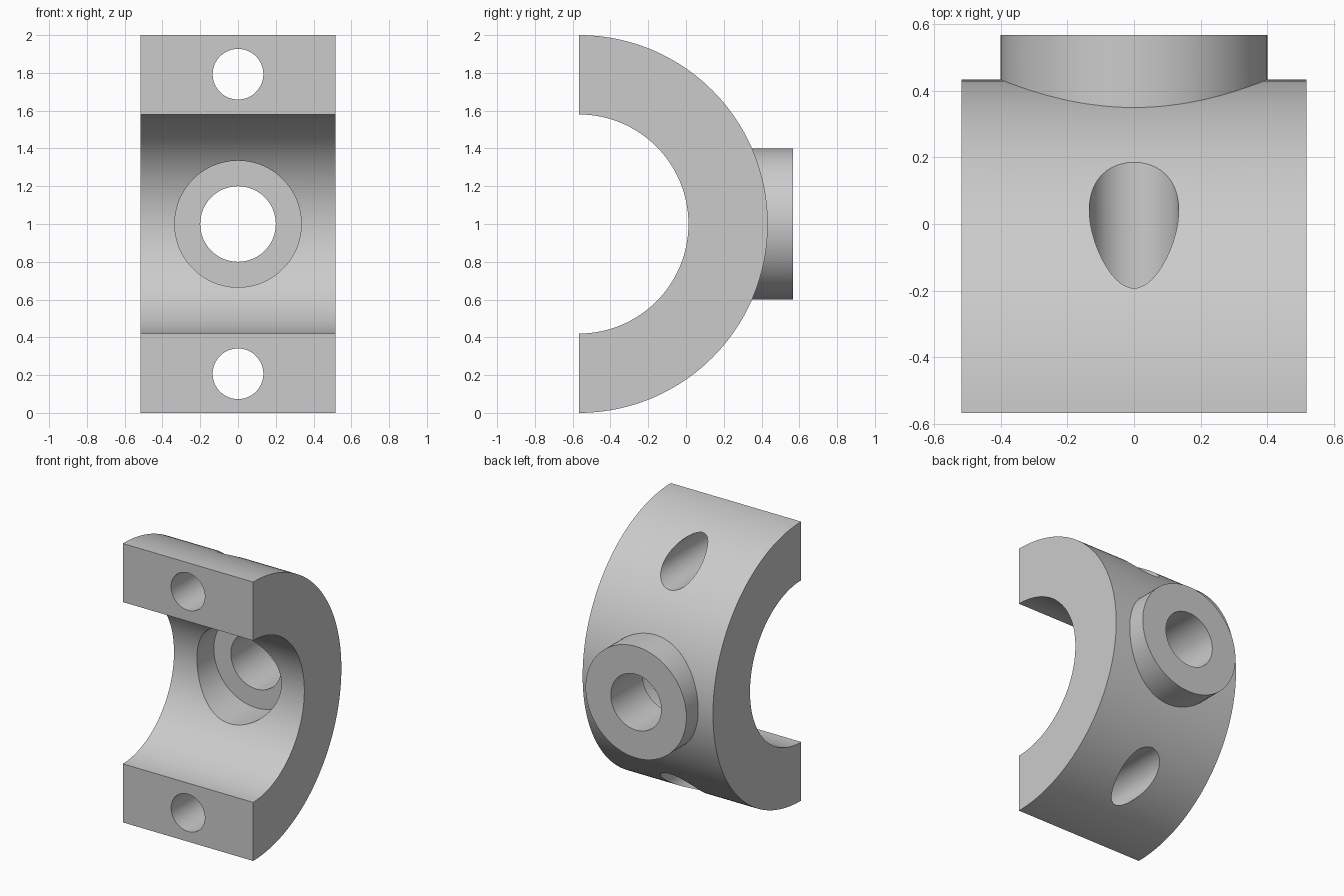
import bpy, math
from mathutils import Matrix

cube = bpy.data.objects.get("Cube")
if cube:
    bpy.data.objects.remove(cube)

AXIS_Y = -0.567            # ring axis, on the flat split face
OUTER, INNER, HALF_WIDTH = 1.0, 0.58, 0.517
BACK_Y = 0.567

grey = bpy.data.materials.new("plain grey")
grey.use_nodes = True
colour = (0.6, 0.6, 0.6, 1)
grey.diffuse_color = colour
grey.node_tree.nodes["Principled BSDF"].inputs["Base Color"].default_value = colour


def half_ring(name):
    """Half ring extruded across x."""
    steps = 96
    angles = [math.pi * (i / steps - 0.5) for i in range(steps + 1)]
    outline = [(OUTER, a) for a in angles] + [(INNER, a) for a in reversed(angles)]
    n = len(outline)
    verts = [(x, AXIS_Y + r * math.cos(a), 1 + r * math.sin(a))
             for x in (-HALF_WIDTH, HALF_WIDTH) for r, a in outline]
    faces = [tuple(reversed(range(n))), tuple(range(n, 2 * n))]
    faces += [(i, (i + 1) % n, n + (i + 1) % n, n + i) for i in range(n)]
    mesh = bpy.data.meshes.new(name)
    mesh.from_pydata(verts, [], faces)
    mesh.materials.append(grey)
    obj = bpy.data.objects.new(name, mesh)
    bpy.context.collection.objects.link(obj)
    return obj


def cylinder(name, radius, y0, y1, z):
    """Cylinder along y, from y0 to y1."""
    bpy.ops.mesh.primitive_cylinder_add(vertices=96, radius=radius, depth=y1 - y0)
    obj = bpy.context.object
    obj.name = name
    obj.data.transform(Matrix.Translation((0, (y0 + y1) / 2, z))
                       @ Matrix.Rotation(math.pi / 2, 4, "X"))
    obj.data.materials.append(grey)
    return obj


def combine(target, tool, operation):
    mod = target.modifiers.new(tool.name, "BOOLEAN")
    mod.operation, mod.solver, mod.object = operation, "EXACT", tool
    bpy.context.view_layer.objects.active = target
    bpy.ops.object.modifier_apply(modifier=mod.name)
    bpy.data.objects.remove(tool)


# Half ring body with the round boss on its back
body = half_ring("half_ring_clamp")
combine(body, cylinder("boss", 0.4, 0.25, BACK_Y, 1), "UNION")

# Stepped centre bore
combine(body, cylinder("counterbore", 0.335, -0.5, 0.205, 1), "DIFFERENCE")
combine(body, cylinder("centre_bore", 0.2, -0.5, 0.8, 1), "DIFFERENCE")

# Bolt holes through both arms
for side in (-1, 1):
    combine(body, cylinder("bolt_hole", 0.134, -0.8, 0.8, 1 + side * 0.793), "DIFFERENCE")

bpy.ops.object.select_all(action="DESELECT")
body.select_set(True)
bpy.context.view_layer.objects.active = body
bpy.ops.object.shade_smooth_by_angle(angle=math.radians(25))
